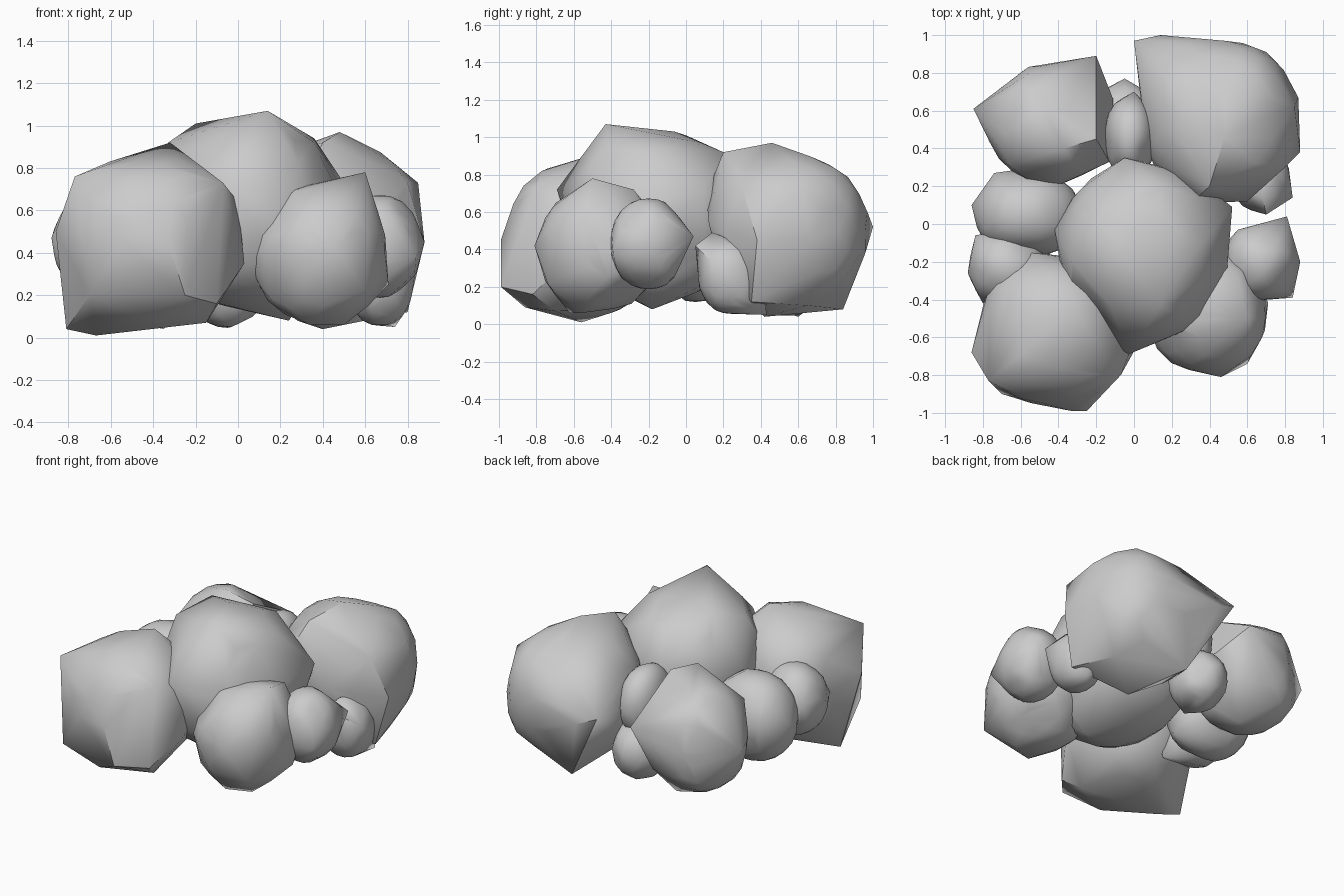
import bpy, bmesh, math, random
from mathutils import Vector

stone = bpy.data.materials.new("stone_grey")
stone.diffuse_color = (0.6, 0.6, 0.6, 1)


def boulder(name, centre, half, corners=(), seed=1, power=2.5, fill=0.97):
    """Chipped rounded block wrapped together with its outer corners into one convex rock."""
    rnd = random.Random(seed)
    c, h = Vector(centre), Vector(half)
    cuts = []
    for _ in range(8):
        n = Vector([rnd.gauss(0, 1) for _ in range(3)]).normalized()
        cuts.append((n, rnd.uniform(0.92, 0.99)))
    bm = bmesh.new()
    bmesh.ops.create_icosphere(bm, subdivisions=3, radius=1)
    for v in bm.verts:
        d = v.co.normalized()
        # rounded box body
        u = d * sum(abs(a) ** power for a in d) ** (-1 / power)
        # flat chips
        for n, k in cuts:
            t = u.dot(n)
            if t > k:
                u *= k / t
        v.co = c + Vector((u.x * h.x, u.y * h.y, u.z * h.z)) * fill
    # wrap body and corners
    points = [v.co.copy() for v in bm.verts] + [Vector(p) for p in corners]
    bm.clear()
    for p in points:
        bm.verts.new(p)
    hull = bmesh.ops.convex_hull(bm, input=bm.verts[:])
    spare = {g for g in hull["geom_interior"] + hull["geom_unused"]
             if isinstance(g, bmesh.types.BMVert)}
    bmesh.ops.delete(bm, geom=list(spare), context='VERTS')
    bmesh.ops.recalc_face_normals(bm, faces=bm.faces[:])
    me = bpy.data.meshes.new(name)
    bm.to_mesh(me)
    bm.free()
    me.materials.append(stone)
    ob = bpy.data.objects.new(name, me)
    bpy.context.collection.objects.link(ob)
    bpy.ops.object.select_all(action='DESELECT')
    ob.select_set(True)
    bpy.context.view_layer.objects.active = ob
    bpy.ops.object.shade_smooth_by_angle(angle=math.radians(35))


# Large boulders
boulder("front_left_boulder", (-0.42, -0.56, 0.45), (0.40, 0.41, 0.42), [
    (-0.81, -0.52, 0.04), (-0.77, -0.83, 0.76), (-0.32, -0.45, 0.92),
    (0.03, -0.62, 0.35), (-0.07, -0.80, 0.73), (-0.86, -0.68, 0.50),
    (-0.25, -0.99, 0.20), (-0.67, -0.56, 0.01), (-0.10, -0.82, 0.16),
    (-0.55, -0.15, 0.6), (-0.33, -0.99, 0.45), (-0.15, -0.70, 0.07),
    (-0.70, -0.90, 0.20), (-0.45, -0.86, 0.09), (0.0, -0.62, 0.64)], 2)
boulder("central_boulder", (0.05, -0.15, 0.58), (0.45, 0.47, 0.45), [
    (0.14, -0.43, 1.07), (-0.03, -0.69, 0.72), (-0.20, 0.0, 1.01),
    (-0.03, -0.06, 1.03), (0.52, 0.09, 0.7), (0.36, -0.1, 0.94),
    (-0.05, 0.35, 0.75), (-0.42, -0.03, 0.65), (0.49, -0.28, 0.65),
    (-0.33, -0.2, 0.92), (0.15, 0.2, 0.92), (0.24, -0.18, 0.08)], 5)
boulder("back_right_boulder", (0.45, 0.56, 0.5), (0.41, 0.42, 0.43), [
    (0.00, 0.97, 0.58), (0.14, 1.00, 0.52), (0.48, 0.46, 0.97),
    (0.85, 0.62, 0.73), (0.87, 0.67, 0.45), (0.88, 0.38, 0.45),
    (0.79, 0.69, 0.27), (0.70, 0.65, 0.10), (0.28, 0.84, 0.08),
    (0.80, 0.35, 0.12), (0.40, 0.42, 0.04), (0.69, 0.90, 0.58),
    (0.48, 0.88, 0.73), (0.30, 0.11, 0.7), (0.60, 0.12, 0.55),
    (0.35, 0.80, 0.81), (0.48, 0.97, 0.6), (0.40, 0.20, 0.92),
    (0.80, 0.30, 0.73)], 3)
boulder("front_right_boulder", (0.39, -0.46, 0.4), (0.32, 0.33, 0.33), [
    (0.60, -0.50, 0.78), (0.46, -0.81, 0.42), (0.05, -0.48, 0.35),
    (0.71, -0.42, 0.25), (0.28, -0.56, 0.70), (0.34, -0.62, 0.06),
    (0.60, -0.74, 0.22), (0.15, -0.62, 0.19), (0.55, -0.28, 0.72),
    (0.50, -0.56, 0.06)], 7)
boulder("back_left_boulder", (-0.46, 0.53, 0.43), (0.32, 0.32, 0.36), [
    (-0.20, 0.89, 0.55), (-0.85, 0.61, 0.45), (-0.48, 0.17, 0.5),
    (-0.11, 0.66, 0.42), (-0.13, 0.33, 0.5), (-0.37, 0.40, 0.85),
    (-0.57, 0.82, 0.45), (-0.35, 0.60, 0.04), (-0.20, 0.45, 0.78),
    (-0.66, 0.31, 0.65)], 11)

# Small stones filling the gaps
boulder("left_stone", (-0.56, 0.05, 0.41), (0.29, 0.23, 0.30),
        [(-0.86, 0.10, 0.44), (-0.74, 0.27, 0.46), (-0.6, 0.29, 0.42),
         (-0.28, 0.05, 0.18)], 13, 2.2)
boulder("left_front_stone", (-0.67, -0.23, 0.45), (0.21, 0.20, 0.24),
        [(-0.88, -0.26, 0.47), (-0.84, -0.06, 0.50), (-0.80, -0.42, 0.45),
         (-0.40, -0.20, 0.16)], 17, 2.2)
boulder("right_stone", (0.67, -0.2, 0.43), (0.20, 0.21, 0.25),
        [(0.81, 0.04, 0.47), (0.88, -0.20, 0.45), (0.84, -0.39, 0.38),
         (0.55, -0.03, 0.47)], 19, 2.2)
boulder("right_low_stone", (0.67, 0.24, 0.25), (0.16, 0.18, 0.20),
        [(0.68, 0.14, 0.49), (0.84, 0.14, 0.33), (0.74, 0.43, 0.05),
         (0.80, 0.30, 0.28), (0.70, 0.05, 0.42), (0.72, 0.42, 0.30)], 23, 2.2)
boulder("back_stone", (-0.02, 0.46, 0.53), (0.14, 0.22, 0.24),
        [(0.0, 0.70, 0.54)], 29, 2.2)
boulder("back_low_stone", (-0.05, 0.56, 0.24), (0.18, 0.19, 0.20),
        [(-0.05, 0.77, 0.27), (-0.03, 0.45, 0.05)], 31, 2.2)
